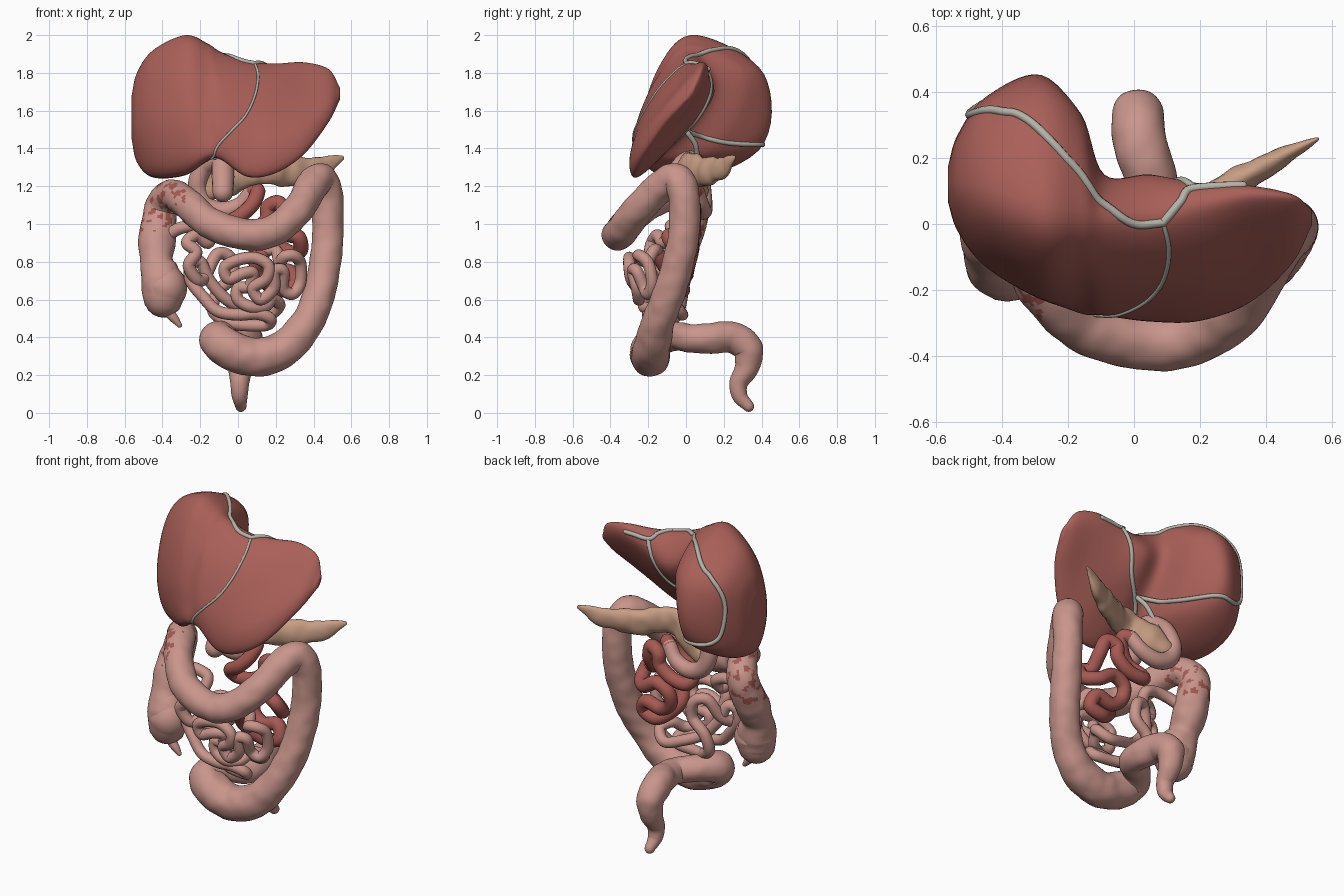
import bpy, bmesh, math
from mathutils import Vector, noise
from mathutils.bvhtree import BVHTree


def material(name, rgb):
    m = bpy.data.materials.new(name)
    m.diffuse_color = (*rgb, 1)
    return m


LIVER = material("liver_red", (0.40, 0.115, 0.098))
PINK = material("bowel_pink", (0.58, 0.30, 0.26))
RED = material("jejunum_red", (0.38, 0.10, 0.085))
TAN = material("pancreas_tan", (0.58, 0.34, 0.23))
GREY = material("ligament_grey", (0.46, 0.45, 0.39))


def smooth(pts, steps, closed=False):
    """Catmull-Rom resampling of points of any dimension."""
    p = [Vector(q) for q in pts]
    n = len(p)
    ext = [p[-1]] + p + p[:2] if closed else [2 * p[0] - p[1]] + p + [2 * p[-1] - p[-2]]
    out = []
    for i in range(n if closed else n - 1):
        a, b, c, d = ext[i:i + 4]
        for s in range(steps):
            t = s / steps
            out.append(0.5 * (2 * b + (c - a) * t + (2 * a - 5 * b + 4 * c - d) * t * t
                              + (3 * b - a - 3 * c + d) * t ** 3))
    return out if closed else out + [p[-1]]


def loft(name, rings, mat):
    """Skin equal-length rings of points and cap both ends."""
    bm = bmesh.new()
    vs = [[bm.verts.new(c) for c in r] for r in rings]
    n = len(vs[0])
    for a, b in zip(vs, vs[1:]):
        for i in range(n):
            j = (i + 1) % n
            bm.faces.new((a[i], a[j], b[j], b[i]))
    bm.faces.new(vs[0])
    bm.faces.new(vs[-1])
    bmesh.ops.recalc_face_normals(bm, faces=bm.faces)
    me = bpy.data.meshes.new(name)
    bm.to_mesh(me)
    bm.free()
    me.materials.append(mat)
    me.shade_smooth()
    ob = bpy.data.objects.new(name, me)
    bpy.context.collection.objects.link(ob)
    return ob


def tube(name, pts, mat, r=None, steps=8, sides=20, bumps=0.0, flat=1.0):
    """Round-ended tube through (x, y, z, radius) points."""
    if r is not None:
        pts = [(*p, r) for p in pts]
    path = smooth(pts, steps) if steps > 1 else [Vector(p) for p in pts]
    cs = [q.xyz for q in path]
    rs = [max(q[3], 0.003) for q in path]
    d0, d1 = (cs[0] - cs[1]).normalized(), (cs[-1] - cs[-2]).normalized()
    angles = [math.radians(a) for a in (25, 50, 70, 85)]
    head = [(cs[0] + d0 * rs[0] * math.sin(a), rs[0] * math.cos(a)) for a in reversed(angles)]
    tail = [(cs[-1] + d1 * rs[-1] * math.sin(a), rs[-1] * math.cos(a)) for a in angles]
    full = head + list(zip(cs, rs)) + tail
    rings, t0 = [], None
    for i, (c, rad) in enumerate(full):
        t = (full[min(i + 1, len(full) - 1)][0] - full[max(i - 1, 0)][0]).normalized()
        if t0 is None:
            up = Vector((0, 0, 1)) if abs(t.z) < 0.8 else Vector((0, 1, 0))
            u = (up - t * up.dot(t)).normalized()
        else:
            u = t0.rotation_difference(t) @ u
            u = (u - t * u.dot(t)).normalized()
        t0 = t
        v = t.cross(u)
        ring = []
        for k in range(sides):
            a = 2 * math.pi * k / sides
            o = u * math.cos(a) + v * math.sin(a) * flat
            ring.append(c + o * rad * (1 + bumps * noise.noise((c + o * rad) * 14)))
        rings.append(ring)
    return loft(name, rings, mat)


# Liver: cross-sections (y, z) at each x: top, front upper, front lower, bottom, back lower, back upper
sections = [
    (-0.565, (.12, 1.67), (.08, 1.62), (.07, 1.52), (.10, 1.46), (.16, 1.50), (.17, 1.60)),
    (-0.535, (.12, 1.80), (.02, 1.70), (-.02, 1.48), (.07, 1.33), (.24, 1.40), (.26, 1.70)),
    (-0.45, (.11, 1.92), (-.05, 1.80), (-.13, 1.48), (-.02, 1.25), (.335, 1.37), (.36, 1.76)),
    (-0.28, (.06, 2.00), (-.13, 1.85), (-.23, 1.50), (-.13, 1.26), (.38, 1.40), (.415, 1.79)),
    (-0.16, (.04, 1.955), (-.14, 1.80), (-.25, 1.50), (-.23, 1.34), (.17, 1.40), (.33, 1.77)),
    (-0.09, (.02, 1.91), (-.16, 1.76), (-.27, 1.50), (-.24, 1.34), (.00, 1.48), (.15, 1.74)),
    (0.05, (.02, 1.86), (-.16, 1.71), (-.285, 1.42), (-.26, 1.25), (-.02, 1.47), (.15, 1.70)),
    (0.20, (.05, 1.85), (-.12, 1.71), (-.28, 1.42), (-.26, 1.27), (-.05, 1.46), (.12, 1.74)),
    (0.35, (.08, 1.855), (-.06, 1.72), (-.215, 1.50), (-.22, 1.37), (-.03, 1.54), (.11, 1.77)),
    (0.48, (.08, 1.82), (.00, 1.75), (-.10, 1.62), (-.11, 1.54), (.00, 1.61), (.08, 1.74)),
    (0.54, (.04, 1.72), (.02, 1.71), (.00, 1.68), (.00, 1.66), (.02, 1.67), (.04, 1.70)),
]
loops = [[(s[0], *p) for p in smooth(s[1:], 8, True)] for s in sections]
strands = [smooth(line, 7) for line in zip(*loops)]
liver = loft("liver", list(zip(*strands)), LIVER)

# Ligaments: bands snapped to the liver surface
tree = BVHTree.FromPolygons([v.co for v in liver.data.vertices],
                            [p.vertices for p in liver.data.polygons])


def band(name, pts, r=0.012):
    dense = [tree.find_nearest(p)[0] for p in smooth(pts, 8)]
    tube(name, smooth([(*c, r) for c in dense[::3]], 3), GREY, steps=1, sides=8)


band("falciform_ligament", [(.09, 0, 1.86), (.105, -.08, 1.78), (.09, -.18, 1.68), (.04, -.26, 1.58),
                            (-.04, -.28, 1.49), (-.11, -.27, 1.41), (-.14, -.24, 1.34)], 0.007)
band("coronary_ligament", [(.09, 0, 1.86), (0, 0, 1.88), (-.08, .06, 1.9), (-.15, .17, 1.95),
                           (-.25, .27, 1.95), (-.35, .35, 1.9), (-.45, .38, 1.84), (-.51, .34, 1.68),
                           (-.5, .36, 1.5), (-.42, .38, 1.43), (-.28, .40, 1.42), (-.15, .2, 1.43),
                           (-.02, .02, 1.47)], 0.013)
band("left_triangular_ligament", [(.09, 0, 1.86), (.14, .07, 1.85), (.18, .12, 1.82), (.33, .11, 1.82)], 0.013)
band("venous_ligament", [(.18, .12, 1.82), (.13, .13, 1.7), (.07, .06, 1.57), (-.02, .0, 1.47),
                         (-.08, -.1, 1.42), (-.13, -.22, 1.35)])
tube("bile_duct", [(-.02, .01, 1.48), (-.05, .05, 1.42), (-.09, .06, 1.35), (-.13, .08, 1.25)], GREY, r=0.014, sides=10)

# Pancreas
tube("pancreas", [(-.15, .08, 1.18, .06), (-.07, .05, 1.23, .085), (.03, .0, 1.28, .09),
                  (.13, .02, 1.29, .085), (.23, .08, 1.28, .08), (.33, .135, 1.28, .075),
                  (.44, .20, 1.30, .055), (.51, .235, 1.335, .032), (.55, .255, 1.35, .012)],
     TAN, bumps=0.22, flat=0.55)

# Large bowel
colon = tube("colon", [
    (-.40, -.12, .62, .105), (-.405, -.11, .70, .11), (-.43, -.08, .80, .088), (-.43, -.03, .90, .098),
    (-.42, .02, 1.01, .092), (-.40, .025, 1.10, .088), (-.345, -.06, 1.155, .082), (-.26, -.205, 1.10, .082),
    (-.14, -.315, 1.0, .082), (.04, -.36, .945, .083), (.19, -.34, .965, .084), (.32, -.25, 1.08, .083),
    (.39, -.13, 1.20, .085), (.44, -.05, 1.235, .086), (.475, -.01, 1.14, .082), (.475, -.01, .98, .083),
    (.465, -.035, .82, .084), (.43, -.09, .63, .085), (.36, -.15, .47, .088), (.25, -.18, .345, .097),
    (.10, -.19, .295, .103), (-.04, -.185, .335, .105), (-.11, -.145, .39, .095), (-.06, -.05, .405, .078),
    (.04, .03, .395, .075), (.05, .13, .395, .08), (.02, .24, .40, .082), (.012, .325, .345, .08),
    (.01, .325, .25, .066), (.01, .28, .16, .05), (.01, .285, .09, .042), (.015, .33, .035, .03)],
    PINK, sides=40, steps=14, bumps=0.06)
colon.data.materials.append(RED)
for f in colon.data.polygons:  # mottled patch on the ascending part
    c = f.center
    if c.x < -.28 and .96 < c.z < 1.22 and noise.noise(c * 28) > 0.15:
        f.material_index = 1
tube("appendix", [(-.385, -.12, .56, .035), (-.355, -.13, .52, .028), (-.33, -.13, .49, .022),
                  (-.31, -.13, .465, .014)], PINK, sides=12)
tube("cecum_pouch", [(-.395, -.12, .61, .105), (-.385, -.12, .67, .115), (-.40, -.11, .74, .09)], PINK)

# Duodenum
tube("duodenum", [(-.08, -.11, 1.17, .055), (-.08, -.05, 1.26, .06), (-.09, .01, 1.33, .057),
                  (-.17, .06, 1.31, .05), (-.215, .08, 1.21, .05), (-.18, .09, 1.11, .05),
                  (-.09, .09, 1.07, .048), (.01, .08, 1.10, .043), (.07, .06, 1.17, .04)], PINK)

# Jejunum
tube("jejunum", [
    (.07, .06, 1.17), (.105, .03, 1.175), (.08, -.01, 1.11), (.02, -.03, 1.05), (-.05, .0, 1.0),
    (-.03, .04, .95), (.07, .04, .96), (.15, .04, 1.02), (.16, .04, 1.09), (.22, .02, 1.11),
    (.25, .0, 1.03), (.26, -.06, .95), (.32, -.09, .93), (.33, -.04, .86), (.27, .02, .85),
    (.18, .03, .90), (.10, .03, .86), (.10, .01, .78), (.17, .0, .73), (.27, .0, .75),
    (.30, -.02, .68), (.22, -.02, .65), (.15, -.06, .69), (.10, -.10, .76), (.13, -.15, .84)],
    RED, r=0.04, sides=16)

# Ileum: winding front coils, then the run back to the cecum
tube("ileum", [
    (.13, -.15, .86), (.20, -.17, .86), (.22, -.21, .80), (.25, -.25, .83), (.30, -.24, .83),
    (.33, -.2, .79), (.33, -.18, .69), (.29, -.2, .63), (.24, -.22, .66), (.24, -.26, .75),
    (.19, -.28, .75), (.19, -.26, .66), (.12, -.25, .60), (.08, -.26, .66), (.15, -.29, .71),
    (.16, -.3, .78), (.09, -.3, .82), (.0, -.3, .81), (-.07, -.29, .77), (-.05, -.28, .71),
    (.03, -.28, .74), (.08, -.26, .74), (.06, -.23, .67), (.0, -.22, .66), (.0, -.22, .60),
    (.07, -.22, .56), (.14, -.18, .56), (.18, -.12, .60), (.22, -.06, .57), (.16, -.02, .52),
    (.05, -.04, .55), (-.06, -.08, .60), (-.15, -.1, .70), (-.20, -.12, .80), (-.25, -.14, .78),
    (-.25, -.15, .70), (-.19, -.17, .62), (-.11, -.19, .54), (.0, -.2, .52), (.10, -.2, .525),
    (.17, -.18, .50), (.15, -.14, .465), (.03, -.12, .465), (-.06, -.08, .48)],
    PINK, r=0.032, sides=14, steps=7)
tube("terminal_ileum", [
    (-.06, -.08, .48), (-.13, -.04, .54), (-.11, -.02, .64), (-.03, -.02, .72), (-.04, -.02, .82),
    (-.11, -.05, .84), (-.17, -.10, .73), (-.21, -.16, .70), (-.26, -.19, .78), (-.22, -.19, .85),
    (-.27, -.18, .90), (-.22, -.15, .94), (-.16, -.12, .90), (-.15, -.08, .96), (-.22, -.08, .99),
    (-.30, -.07, .98), (-.36, -.05, .95)], PINK, r=0.033, sides=14)
